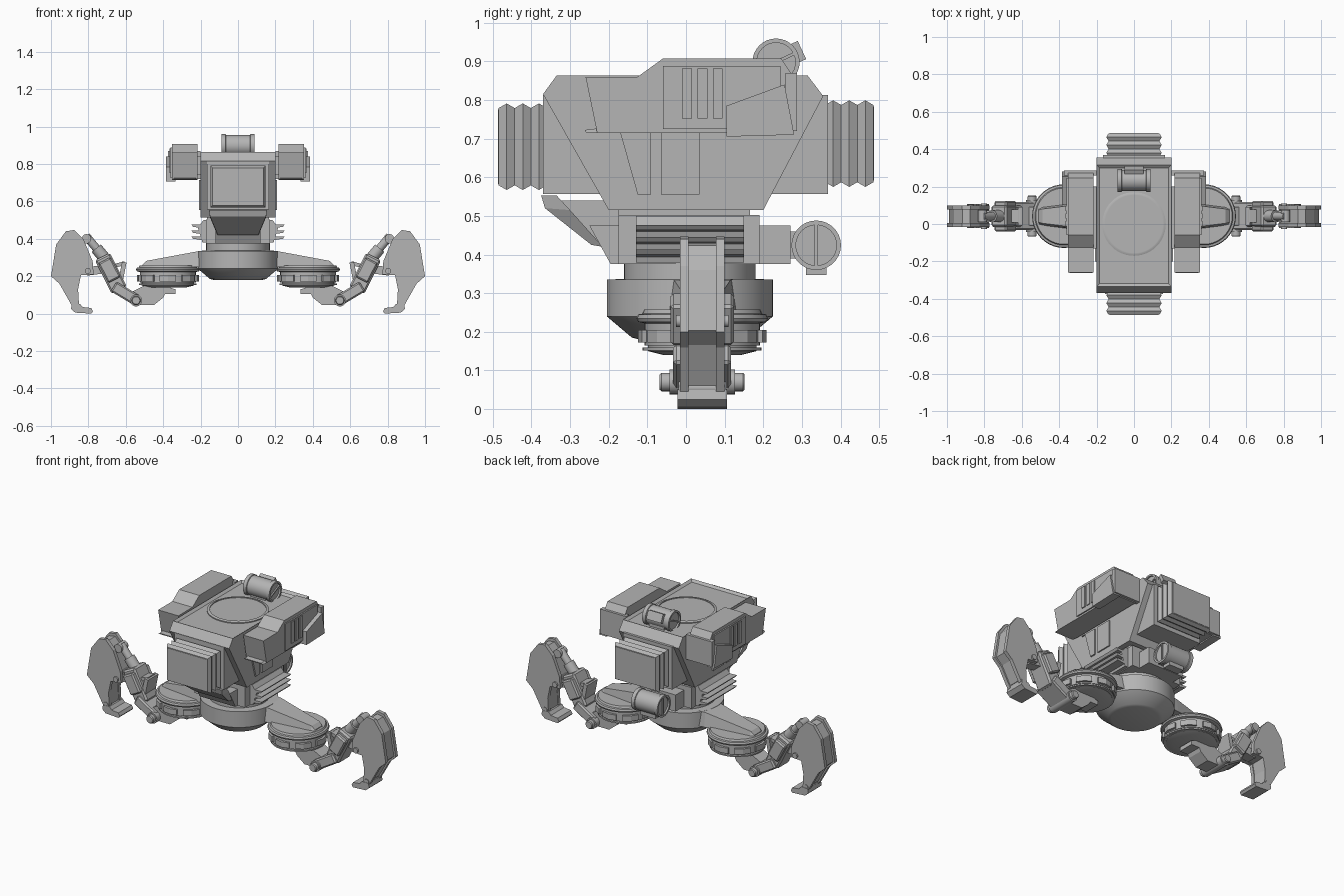
import bpy, bmesh, math
from mathutils import Vector

cube = bpy.data.objects.get("Cube")
if cube:
    bpy.data.objects.remove(cube, do_unlink=True)

grey = bpy.data.materials.new("plain grey")
grey.use_nodes = True
GREY = (0.46, 0.46, 0.46, 1)
grey.diffuse_color = GREY
grey.node_tree.nodes["Principled BSDF"].inputs["Base Color"].default_value = GREY

LEG_Y = 0.042  # centre line of the legs


def finish(name, bm, mirror=False, bevel=0, smooth=False):
    bmesh.ops.recalc_face_normals(bm, faces=bm.faces)
    mesh = bpy.data.meshes.new(name)
    bm.to_mesh(mesh)
    bm.free()
    ob = bpy.data.objects.new(name, mesh)
    bpy.context.collection.objects.link(ob)
    mesh.materials.append(grey)
    if smooth:
        bpy.ops.object.select_all(action='DESELECT')
        ob.select_set(True)
        bpy.context.view_layer.objects.active = ob
        bpy.ops.object.shade_smooth_by_angle(angle=math.radians(35))
    if bevel:
        mod = ob.modifiers.new("Bevel", 'BEVEL')
        mod.width, mod.segments = bevel, 1
    if mirror:
        ob.modifiers.new("Mirror", 'MIRROR').use_mirror_merge = False
    return ob


def skin(rings):
    """Closed skin over a row of equal rings of points."""
    bm = bmesh.new()
    rows = [[bm.verts.new(p) for p in ring] for ring in rings]
    n = len(rows[0])
    for a, b in zip(rows, rows[1:]):
        for i in range(n):
            bm.faces.new((a[i], a[(i + 1) % n], b[(i + 1) % n], b[i]))
    bm.faces.new(rows[0])
    bm.faces.new(rows[-1])
    return bm


def prism_mesh(pts, axis, lo, hi):
    place = {'x': lambda a, b, t: (t, a, b),
             'y': lambda a, b, t: (a, t, b),
             'z': lambda a, b, t: (a, b, t)}[axis]
    return skin([[place(a, b, t) for a, b in pts] for t in (lo, hi)])


def prism(name, pts, axis, lo, hi, **kw):
    return finish(name, prism_mesh(pts, axis, lo, hi), **kw)


def box(name, x, y, z, **kw):
    pts = [(x[0], y[0]), (x[1], y[0]), (x[1], y[1]), (x[0], y[1])]
    return prism(name, pts, 'z', *z, **kw)


def loft(name, sections, **kw):
    """Rectangles (y, half width, bottom, top) joined along y."""
    return finish(name, skin([[(-w, y, a), (w, y, a), (w, y, b), (-w, y, b)]
                              for y, w, a, b in sections]), **kw)


def lathe(name, profile, at, axis=(0, 0, 1), segs=40, **kw):
    """Profile of (radius, height) turned round an axis through a point."""
    q = Vector(axis).to_track_quat('Z', 'Y')
    turn = [2 * math.pi * i / segs for i in range(segs)]
    rings = [[Vector(at) + q @ Vector((r * math.cos(t), r * math.sin(t), h))
              for t in turn] for r, h in profile]
    return finish(name, skin(rings), smooth=True, **kw)


def beam(name, p, q, width, half, **kw):
    """Straight leg link between two points of the x-z plane."""
    p, q = Vector(p), Vector(q)
    d = (q - p).normalized() * width / 2
    s = Vector((-d.y, d.x))
    pts = [p + s, q + s, q - s, p - s]
    return prism(name, [tuple(v) for v in pts], 'y', LEG_Y - half, LEG_Y + half,
                 mirror=True, **kw)


def open_face(bm, direction, rim, depth):
    """Sink the face that looks most along a direction, leaving a rim."""
    bmesh.ops.recalc_face_normals(bm, faces=bm.faces)
    bm.normal_update()
    d = Vector(direction)
    face = max(bm.faces, key=lambda f: f.normal.dot(d))
    bmesh.ops.inset_individual(bm, faces=[face], thickness=rim)
    bmesh.ops.translate(bm, verts=face.verts, vec=-d * depth)


# Hull with a sunken roof and round hatch
hull = prism_mesh([(-0.2, 0.515), (0.2, 0.515), (0.355, 0.81), (0.315, 0.863),
                   (-0.335, 0.863), (-0.37, 0.815)], 'x', -0.2, 0.2)
open_face(hull, (0, 0, 1), 0.022, 0.012)
finish("hull", hull)
lathe("roof_hatch", [(0.17, 0.84), (0.17, 0.857), (0.16, 0.861), (0.155, 0.861), (0.155, 0.856)],
      (0, 0, 0), segs=48)

# Hull flank panels
prism("flank_panel_front", [(-0.2, 0.715), (-0.17, 0.715), (-0.125, 0.555), (-0.09, 0.555),
                            (-0.09, 0.715)], 'x', 0.195, 0.208, mirror=True)
box("flank_panel_middle", (0.195, 0.208), (-0.065, 0.035), (0.555, 0.715), mirror=True)

# Front and rear bellows on square frames
box("bellows_frame", (-0.165, 0.165), (-0.37, 0.368), (0.557, 0.813))
for side, name, lift in ((-1, "front_bellows", 0), (1, "rear_bellows", 0.008)):
    rows = []
    for i in range(7):
        grow = 0.006 if i % 2 else -0.006
        rows.append((side * (0.36 + 0.0208 * i), 0.142 + grow,
                     0.573 + lift - grow, 0.785 + lift + grow))
    bellows = loft(name, rows)
    box(name + "_plate", (-0.13, 0.13), sorted((side * 0.478, side * 0.487)),
        (0.583 + lift, 0.775 + lift))

# Shoulder pods with open fronts
pod = prism_mesh([(-0.23, 0.715), (0.27, 0.715), (0.285, 0.85), (0.247, 0.907), (-0.06, 0.907),
                  (-0.125, 0.86), (-0.26, 0.86)], 'x', 0.217, 0.352)
open_face(pod, (0, -1, 0), 0.016, -0.0)
open_face(pod, (0, -1, 0), 0.004, -0.03)
finish("shoulder_pod", pod, mirror=True)
box("pod_mount", (0.19, 0.23), (-0.13, 0.2), (0.74, 0.84), mirror=True)
box("pod_rear_bar", (0.2, 0.375), (0.258, 0.287), (0.72, 0.87), mirror=True)
prism("pod_side_armour", [(0.105, 0.705), (0.28, 0.71), (0.255, 0.84), (0.105, 0.785)],
      'x', 0.335, 0.385, mirror=True)
box("pod_side_plate", (0.35, 0.36), (-0.06, 0.245), (0.725, 0.888), mirror=True)
for i in range(3):
    y = -0.01 + 0.04 * i
    box("pod_vent", (0.357, 0.366), (y, y + 0.025), (0.752, 0.882), mirror=True)


# Canisters on the roof and behind the waist
def canister(name, y, z, r, angle):
    lathe(name, [(r * 0.82, -0.078), (r * 0.82, -0.088), (r, -0.088), (r, -0.066), (r * 0.93, -0.064),
                 (r * 0.93, 0.064), (r, 0.066), (r, 0.088), (r * 0.82, 0.088), (r * 0.82, 0.078)],
          (0, y, z), (1, 0, 0), segs=32)
    c, s = math.cos(angle), math.sin(angle)

    def slab(part, u, v, x):
        pts = [(y + a * c - b * s, z + a * s + b * c)
               for a, b in ((u[0], v[0]), (u[1], v[0]), (u[1], v[1]), (u[0], v[1]))]
        prism(name + part, pts, 'x', *x)
    slab("_end_bar", (-r * 0.84, r * 0.84), (-0.004, 0.004), (-0.086, 0.086))
    slab("_clip", (r * 0.8, r + 0.013), (-0.026, 0.026), (-0.05, 0.05))


canister("roof_canister", 0.233, 0.898, 0.061, math.radians(25))
box("roof_canister_cradle", (-0.05, 0.05), (0.19, 0.28), (0.84, 0.87))
canister("waist_canister", 0.337, 0.424, 0.064, math.radians(-90))
box("waist_canister_mount", (-0.05, 0.05), (0.25, 0.29), (0.39, 0.46))

# Chin plate, narrowing downward
finish("chin_plate", skin([
    [(-0.155, -0.375, 0.553), (0.155, -0.375, 0.553), (0.155, -0.335, 0.553), (-0.155, -0.335, 0.553)],
    [(-0.15, -0.365, 0.52), (0.15, -0.365, 0.52), (0.15, -0.3, 0.515), (-0.15, -0.3, 0.515)],
    [(-0.11, -0.245, 0.425), (0.11, -0.245, 0.425), (0.11, -0.215, 0.42), (-0.11, -0.215, 0.42)]]))
prism("chin_bracket", [(-0.33, 0.54), (-0.15, 0.54), (-0.15, 0.44), (-0.23, 0.43)], 'x', -0.07, 0.07)

# Waist
box("neck", (-0.165, 0.165), (-0.175, 0.165), (0.49, 0.52))
box("waist_block", (-0.17, 0.17), (-0.175, 0.19), (0.375, 0.502))
prism("waist_keel", [(-0.25, 0.475), (0.27, 0.475), (0.27, 0.375), (-0.195, 0.375)], 'x', -0.12, 0.12)
prism("waist_cheek", [(0.16, 0.5), (0.185, 0.5), (0.215, 0.46), (0.19, 0.38), (0.16, 0.38)],
      'y', -0.13, 0.15, mirror=True)
for i in range(3):
    z = 0.398 + 0.032 * i
    prism("waist_fin", [(0.16, z - 0.01), (0.24, z + 0.002), (0.25, z + 0.015), (0.16, z + 0.012)],
          'y', -0.13, 0.15, mirror=True)

# Turntable base
lathe("turntable", [(0.13, 0.18), (0.15, 0.185), (0.215, 0.24), (0.215, 0.335), (0.17, 0.337),
                    (0.17, 0.378)], (0, 0.01, 0), segs=56)

# Hip arms and hip discs
finish("hip_arm", skin([
    [(x, LEG_Y - w, a), (x, LEG_Y + w, a), (x, LEG_Y + w - 0.012, b), (x, LEG_Y - w + 0.012, b)]
    for x, w, a, b in ((0.16, 0.09, 0.25, 0.337), (0.21, 0.085, 0.25, 0.334),
                       (0.49, 0.05, 0.25, 0.282), (0.51, 0.045, 0.25, 0.262))]), mirror=True)
lathe("hip_disc", [(0.1, 0.14), (0.14, 0.15), (0.14, 0.165), (0.15, 0.165), (0.15, 0.222), (0.166, 0.226),
                   (0.17, 0.235), (0.166, 0.245), (0.155, 0.247), (0.15, 0.258)],
      (0.375, LEG_Y, 0), mirror=True)
lathe("hip_lower_ring", [(0.148, 0.152), (0.154, 0.152), (0.154, 0.16), (0.148, 0.16)],
      (0.375, LEG_Y, 0), mirror=True)
for i in range(8):
    mid = math.pi * i / 4
    pts = [(0.375 + r * math.cos(mid + t), LEG_Y + r * math.sin(mid + t))
           for r, t in ((0.14, -0.28), (0.162, -0.28), (0.166, 0), (0.162, 0.28), (0.14, 0.28))]
    prism("hip_ring_tooth", pts, 'z', 0.172, 0.205, mirror=True)

# Bracket under each hip disc, with the knee pin
prism("hip_bracket", [(0.335, 0.105), (0.335, 0.13), (0.4, 0.15), (0.5, 0.15), (0.56, 0.12), (0.6, 0.09),
                      (0.56, 0.045), (0.45, 0.045), (0.4, 0.085), (0.39, 0.105)],
      'y', LEG_Y - 0.05, LEG_Y + 0.05, mirror=True)
lathe("knee_pin", [(0.02, -0.11), (0.024, -0.105), (0.024, -0.085), (0.032, -0.085), (0.032, 0.085),
                   (0.024, 0.085), (0.024, 0.105), (0.02, 0.11)],
      (0.545, LEG_Y, 0.07), (0, 1, 0), segs=20, mirror=True)

# Knee link, thigh and piston
beam("knee_link", (0.54, 0.07), (0.665, 0.145), 0.06, 0.075, bevel=0.008)
beam("thigh", (0.635, 0.125), (0.725, 0.305), 0.09, 0.058, bevel=0.01)
beam("thigh_cover", (0.66, 0.18), (0.715, 0.285), 0.075, 0.082, bevel=0.008)
beam("thigh_strut", (0.635, 0.14), (0.608, 0.275), 0.024, 0.05)
beam("strut_link", (0.605, 0.27), (0.68, 0.25), 0.02, 0.035)
lathe("piston", [(0.032, 0), (0.032, 0.09), (0.022, 0.09), (0.022, 0.175)],
      (0.7, LEG_Y, 0.28), (0.64, 0, 0.77), segs=20, mirror=True)
lathe("piston_pin", [(0.025, -0.032), (0.025, 0.032)], (0.81, LEG_Y, 0.4), (0, 1, 0), segs=20, mirror=True)
beam("shin_link", (0.7, 0.24), (0.81, 0.225), 0.045, 0.03)

# Shin: two cheek plates round a core, and a foot
shin = [(0.875, 0.447), (0.92, 0.44), (0.972, 0.37), (1.0, 0.2), (0.955, 0.16), (0.89, 0.045),
        (0.85, 0.045), (0.855, 0.13), (0.84, 0.205), (0.772, 0.21), (0.777, 0.28), (0.825, 0.395)]
for name, lo, hi in (("shin_front_cheek", -0.058, -0.036), ("shin_rear_cheek", 0.036, 0.058)):
    prism(name, shin, 'y', LEG_Y + lo, LEG_Y + hi, mirror=True)
core = [(0.885 + (x - 0.885) * 0.9, 0.24 + (z - 0.24) * 0.92) for x, z in shin]
prism("shin_core", core, 'y', LEG_Y - 0.04, LEG_Y + 0.04, mirror=True)
lathe("shin_pin", [(0.016, -0.068), (0.016, 0.068)], (0.803, LEG_Y, 0.228), (0, 1, 0), segs=16, mirror=True)
lathe("ankle_pin", [(0.016, -0.062), (0.016, 0.062)], (0.872, LEG_Y, 0.055), (0, 1, 0), segs=16, mirror=True)
prism("foot", [(0.775, 0.012), (0.785, 0.0), (0.87, 0.005), (0.893, 0.025), (0.888, 0.05), (0.845, 0.052),
               (0.83, 0.035), (0.785, 0.03)], 'y', LEG_Y - 0.064, LEG_Y + 0.064, mirror=True)
